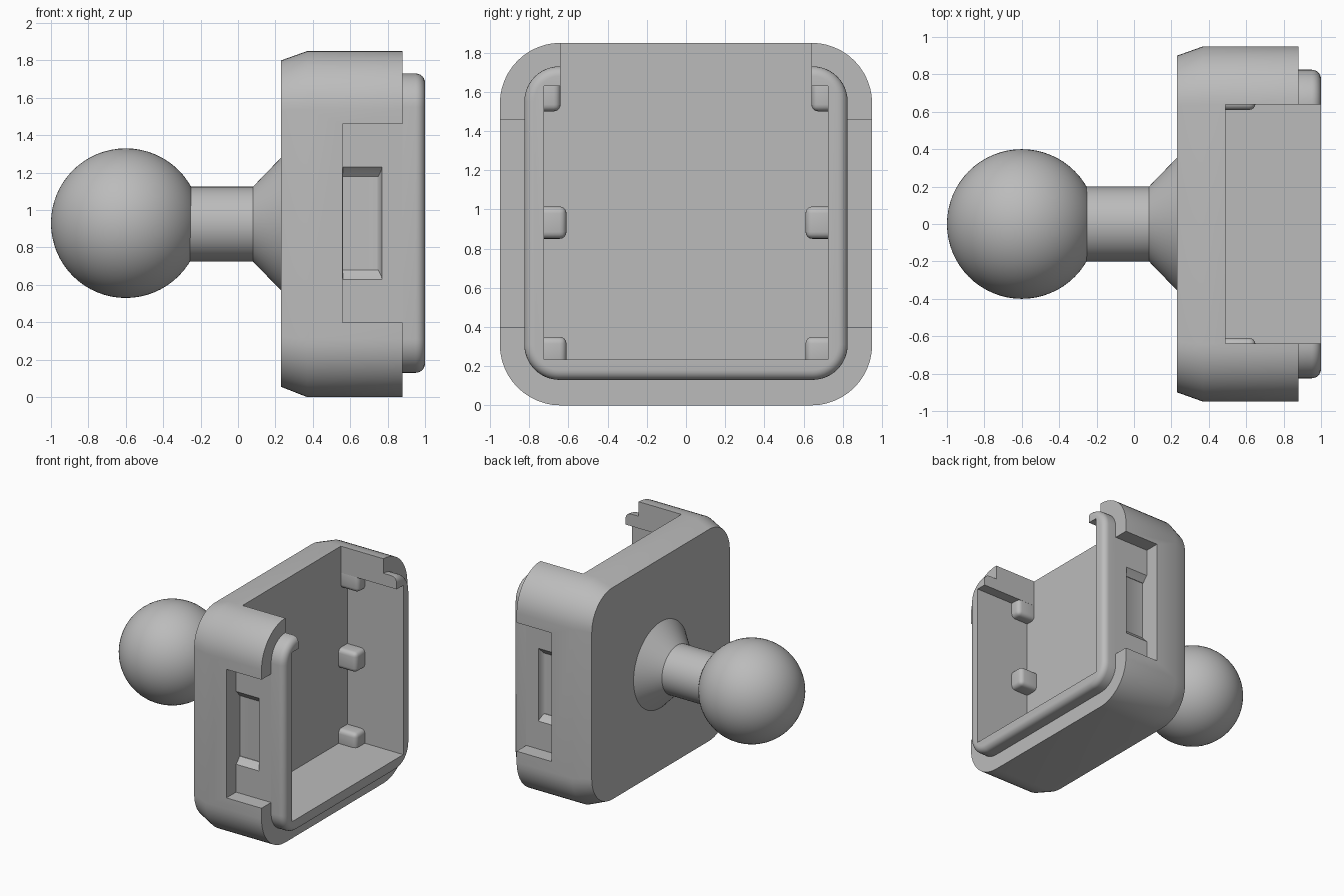
import bpy, bmesh, math
from mathutils import Vector

if "Cube" in bpy.data.objects:
    bpy.data.objects.remove(bpy.data.objects["Cube"])

CZ = 0.925  # height of the mount axis

grey = bpy.data.materials.new("matte grey")
grey.diffuse_color = (0.5, 0.5, 0.5, 1)
grey.use_nodes = True
grey.node_tree.nodes["Principled BSDF"].inputs["Base Color"].default_value = grey.diffuse_color


def finish(name, bm):
    bmesh.ops.recalc_face_normals(bm, faces=bm.faces)
    mesh = bpy.data.meshes.new(name)
    bm.to_mesh(mesh)
    bm.free()
    ob = bpy.data.objects.new(name, mesh)
    bpy.context.collection.objects.link(ob)
    mesh.materials.append(grey)
    return ob


def activate(ob):
    bpy.ops.object.select_all(action='DESELECT')
    ob.select_set(True)
    bpy.context.view_layer.objects.active = ob


def smooth(ob, angle=35):
    activate(ob)
    bpy.ops.object.shade_smooth_by_angle(angle=math.radians(angle))


def loft(name, rings):
    """Skin a list of point rings and cap both ends."""
    bm = bmesh.new()
    loops = [[bm.verts.new(p) for p in ring] for ring in rings]
    for a, b in zip(loops, loops[1:]):
        n = len(a)
        for i in range(n):
            bm.faces.new((a[i], a[(i + 1) % n], b[(i + 1) % n], b[i]))
    bm.faces.new(loops[0])
    bm.faces.new(loops[-1])
    return finish(name, bm)


def rounded(x, hy, z0, z1, r, seg=12):
    """Rounded rectangle in the y-z plane at x."""
    pts = []
    corners = [(hy - r, z1 - r), (-hy + r, z1 - r), (-hy + r, z0 + r), (hy - r, z0 + r)]
    for k, (cy, cz) in enumerate(corners):
        for i in range(seg + 1):
            a = math.pi / 2 * (k + i / seg)
            pts.append((x, cy + r * math.cos(a), cz + r * math.sin(a)))
    return pts


def circle(x, r, seg=64):
    return [(x, r * math.cos(2 * math.pi * i / seg), CZ + r * math.sin(2 * math.pi * i / seg))
            for i in range(seg)]


def box(name, x, y, z, bevel=0):
    bm = bmesh.new()
    bmesh.ops.create_cube(bm, size=1)
    for v in bm.verts:
        v.co = Vector([a + (b - a) * (c + 0.5) for (a, b), c in zip((x, y, z), v.co)])
    if bevel:
        bmesh.ops.bevel(bm, geom=bm.edges[:], offset=bevel, segments=4,
                        profile=0.5, affect='EDGES')
    return finish(name, bm)


def cut(ob, cutter):
    mod = ob.modifiers.new("cut", 'BOOLEAN')
    mod.operation = 'DIFFERENCE'
    mod.solver = 'EXACT'
    mod.object = cutter
    activate(ob)
    bpy.ops.object.modifier_apply(modifier=mod.name)


# Housing with a chamfered back edge
housing = loft("housing", [rounded(0.23, 0.90, 0.055, 1.80, 0.27),
                           rounded(0.37, 0.95, 0, 1.85, 0.31),
                           rounded(0.88, 0.95, 0, 1.85, 0.31)])

# Raised lip with a rounded front edge
R = 0.05
lip_rings = [rounded(0.88, 0.825, 0.13, 1.73, 0.18)]
for i in range(7):
    a = math.pi / 2 * i / 6
    d = R * (1 - math.cos(a))
    lip_rings.append(rounded(1.0 - R + R * math.sin(a), 0.825 - d, 0.13 + d, 1.73 - d, 0.18 - d))
lip = loft("lip", lip_rings)

# Hollow tray and the open slot at the top
cavity = box("cavity_cutter", (0.49, 1.2), (-0.725, 0.725), (0.235, 1.63))
slot = box("slot_cutter", (0.49, 1.2), (-0.64, 0.64), (1.5, 2.1))
cutters = [cavity, slot]
for part in (housing, lip):
    cut(part, cavity)
    cut(part, slot)

# Side notches, each with a shallow finger recess
for s in (-1, 1):
    notch = box("notch_cutter", (0.56, 1.2), sorted((s * 0.825, s * 1.2)), (0.40, 1.46))
    rings = []
    for y, x1, m in ((0.87, 0.77, 0.05), (0.825, 0.77, 0.05), (0.805, 0.765, 0.03),
                     (0.78, 0.75, 0.0), (0.775, 0.74, 0.0)):
        z0, z1 = 0.68 - m, 1.18 + m
        rings.append([(0.561, s * y, z0), (x1, s * y, z0), (x1, s * y, z1), (0.561, s * y, z1)])
    recess = loft("recess_cutter", rings)
    cut(housing, notch)
    cut(housing, recess)
    cutters += [notch, recess]

for c in cutters:
    bpy.data.objects.remove(c)
smooth(housing)
smooth(lip)

# Small holding pegs along both inner walls
for side, s in (("left", -1), ("right", 1)):
    for name, inner, z0, z1 in (("lower", 0.61, 0.20, 0.35), ("middle", 0.61, 0.85, 1.015),
                                ("upper", 0.64, 1.50, 1.66)):
        peg = box(f"{side}_{name}_peg", (0.45, 0.65), sorted((s * inner, s * 0.77)),
                  (z0, z1), 0.035)
        smooth(peg, 40)

# Flared neck
neck = loft("neck", [circle(-0.30, 0.2), circle(0.08, 0.2), circle(0.23, 0.355)])
smooth(neck)

# Ball
bm = bmesh.new()
bmesh.ops.create_uvsphere(bm, u_segments=64, v_segments=32, radius=0.4)
ball = finish("ball", bm)
ball.rotation_euler = (0, math.pi / 2, 0)
ball.location = (-0.6, 0, CZ + 0.005)
smooth(ball)
